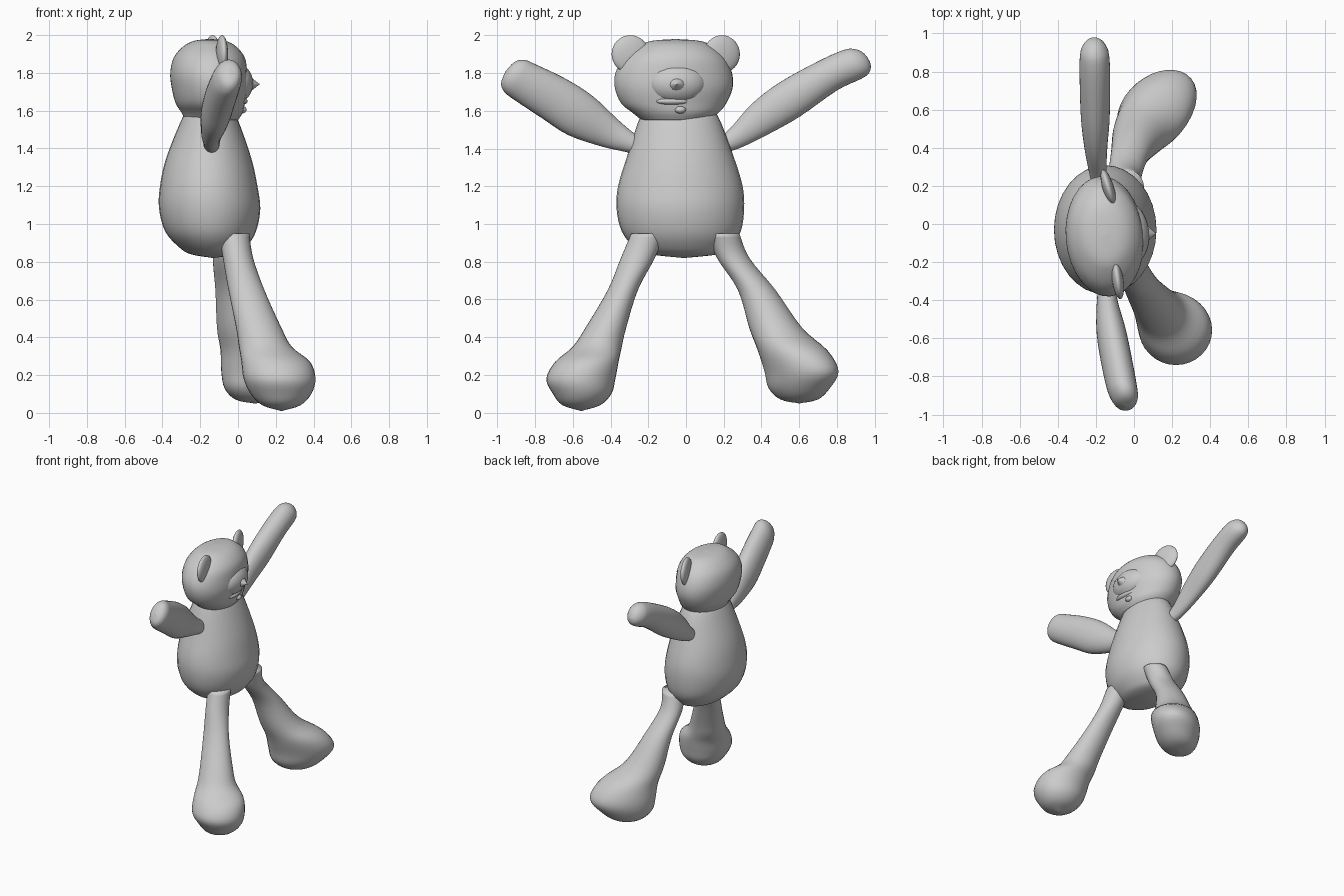
import bpy, bmesh, math
from mathutils import Vector, Matrix

cube = bpy.data.objects.get("Cube")
if cube:
    bpy.data.objects.remove(cube, do_unlink=True)

fabric = bpy.data.materials.new("plush grey")
fabric.use_nodes = True
grey = (0.6, 0.6, 0.6, 1)
fabric.diffuse_color = grey
fabric.node_tree.nodes["Principled BSDF"].inputs["Base Color"].default_value = grey


def finish(name, bm):
    bmesh.ops.recalc_face_normals(bm, faces=bm.faces)
    mesh = bpy.data.meshes.new(name)
    bm.to_mesh(mesh)
    bm.free()
    mesh.materials.append(fabric)
    for p in mesh.polygons:
        p.use_smooth = True
    obj = bpy.data.objects.new(name, mesh)
    bpy.context.collection.objects.link(obj)
    return obj


def spline(a, b, c, d, t):
    return 0.5 * (2 * b + (c - a) * t + (2 * a - 5 * b + 4 * c - d) * t * t
                  + (3 * b - a - 3 * c + d) * t ** 3)


def loft(name, rings, u, v, steps=4, sides=32):
    """Skin elliptical rings (x, y, z, radius_u, radius_v) with a smooth spline."""
    rows = []
    last = len(rings) - 1
    for i in range(last):
        quad = [rings[max(0, min(last, i + k))] for k in (-1, 0, 1, 2)]
        for s in range(steps):
            rows.append([spline(*p, s / steps) for p in zip(*quad)])
    rows.append(rings[-1])
    bm = bmesh.new()
    loops = []
    for x, y, z, ru, rv in rows:
        ru, rv = max(ru, 0.004), max(rv, 0.004)
        loop = []
        for k in range(sides):
            a = math.tau * k / sides
            loop.append(bm.verts.new(Vector((x, y, z)) + u * ru * math.cos(a) + v * rv * math.sin(a)))
        loops.append(loop)
    for lo, hi in zip(loops, loops[1:]):
        for k in range(sides):
            n = (k + 1) % sides
            bm.faces.new((lo[k], lo[n], hi[n], hi[k]))
    bm.faces.new(loops[0])
    bm.faces.new(loops[-1])
    return finish(name, bm)


def level_loft(name, rings, yaw=0):
    """Loft of horizontal rings, turned about z by yaw degrees."""
    turn = Matrix.Rotation(math.radians(yaw), 3, "Z")
    return loft(name, rings, turn @ Vector((1, 0, 0)), turn @ Vector((0, 1, 0)))


def blob(name, centre, radii, yaw=0):
    bm = bmesh.new()
    bmesh.ops.create_uvsphere(bm, u_segments=24, v_segments=16, radius=1)
    m = (Matrix.Translation(centre) @ Matrix.Rotation(math.radians(yaw), 4, "Z")
         @ Matrix.Diagonal((*radii, 1)))
    bmesh.ops.transform(bm, matrix=m, verts=bm.verts)
    return finish(name, bm)


# Pear-shaped body
level_loft("body", [
    (-.15, -.04, 1.62, .11, .17), (-.15, -.035, 1.55, .15, .215),
    (-.155, -.03, 1.35, .225, .285), (-.155, -.03, 1.2, .258, .33),
    (-.15, -.03, 1.08, .268, .338), (-.145, -.025, .96, .24, .315),
    (-.135, -.02, .88, .18, .255), (-.13, -.01, .84, .12, .18),
    (-.13, -.01, .82, 0, 0)])

# Wide head, turned slightly
level_loft("head", [
    (-.14, -.055, 1.55, .14, .18), (-.137, -.055, 1.59, .162, .23),
    (-.147, -.065, 1.64, .183, .28), (-.15, -.065, 1.72, .2, .313),
    (-.155, -.065, 1.8, .203, .31), (-.152, -.06, 1.88, .188, .27),
    (-.15, -.055, 1.94, .14, .2), (-.15, -.055, 1.97, .08, .13),
    (-.15, -.055, 1.98, 0, 0)], yaw=5)

# Face: muzzle, pointed nose, lip and chin
blob("muzzle", (-.02, -.05, 1.745), (.1, .16, .11), 5)
nose_turn = Vector((0, 1, 0)), Vector((0, 0, 1))
loft("nose", [(.05, -.05, 1.74, .06, .05), (.09, -.05, 1.74, .025, .02),
              (.115, -.05, 1.74, 0, 0)], *nose_turn, sides=12)
blob("lip", (.02, -.07, 1.65), (.03, .09, .02), 5)
blob("chin", (.02, -.03, 1.605), (.025, .03, .02), 5)

# Thin round ears
blob("left_ear", (-.135, .19, 1.9), (.03, .1, .1), 17)
blob("right_ear", (-.085, -.295, 1.9), (.03, .1, .1), 8)

# Raised arms, ringed square to their length
arms = {
    "left_arm": (.58, 1, [
        (-.18, .2, 1.42, .04, .045), (-.19, .27, 1.46, .045, .06),
        (-.2, .4, 1.56, .06, .092), (-.203, .55, 1.66, .075, .105),
        (-.205, .75, 1.785, .08, .092), (-.207, .88, 1.845, .077, .09),
        (-.208, .93, 1.865, .06, .075), (-.208, .957, 1.877, .03, .04),
        (-.208, .963, 1.88, 0, 0)]),
    "right_arm": (.56, -1, [
        (-.14, -.25, 1.41, .04, .045), (-.14, -.32, 1.44, .045, .06),
        (-.14, -.41, 1.485, .055, .085), (-.12, -.56, 1.575, .077, .122),
        (-.095, -.7, 1.665, .082, .122), (-.065, -.85, 1.75, .08, .11),
        (-.05, -.91, 1.785, .07, .1), (-.045, -.945, 1.802, .045, .065),
        (-.043, -.957, 1.808, 0, 0)]),
}
for name, (tilt, side, rings) in arms.items():
    loft(name, rings, Vector((1, 0, 0)), Vector((0, -side * math.sin(tilt), math.cos(tilt))))

# Splayed legs swelling into rounded feet
level_loft("right_leg", [
    (-.02, -.2, .95, .08, .09), (0, -.255, .82, .08, .09),
    (.045, -.335, .65, .095, .08), (.11, -.425, .45, .12, .108),
    (.145, -.47, .35, .14, .13), (.2, -.525, .27, .182, .168),
    (.22, -.557, .18, .19, .183), (.228, -.55, .1, .16, .155),
    (.23, -.555, .04, .1, .1), (.23, -.555, .01, 0, 0)])
level_loft("left_leg", [
    (-.03, .2, .95, .08, .085), (-.048, .25, .82, .08, .09),
    (-.02, .375, .65, .1, .1), (.03, .475, .45, .145, .137),
    (.1, .565, .33, .21, .165), (.12, .612, .22, .235, .165),
    (.1, .6, .13, .19, .14), (.09, .6, .07, .11, .09),
    (.09, .6, .05, 0, 0)], yaw=40)
